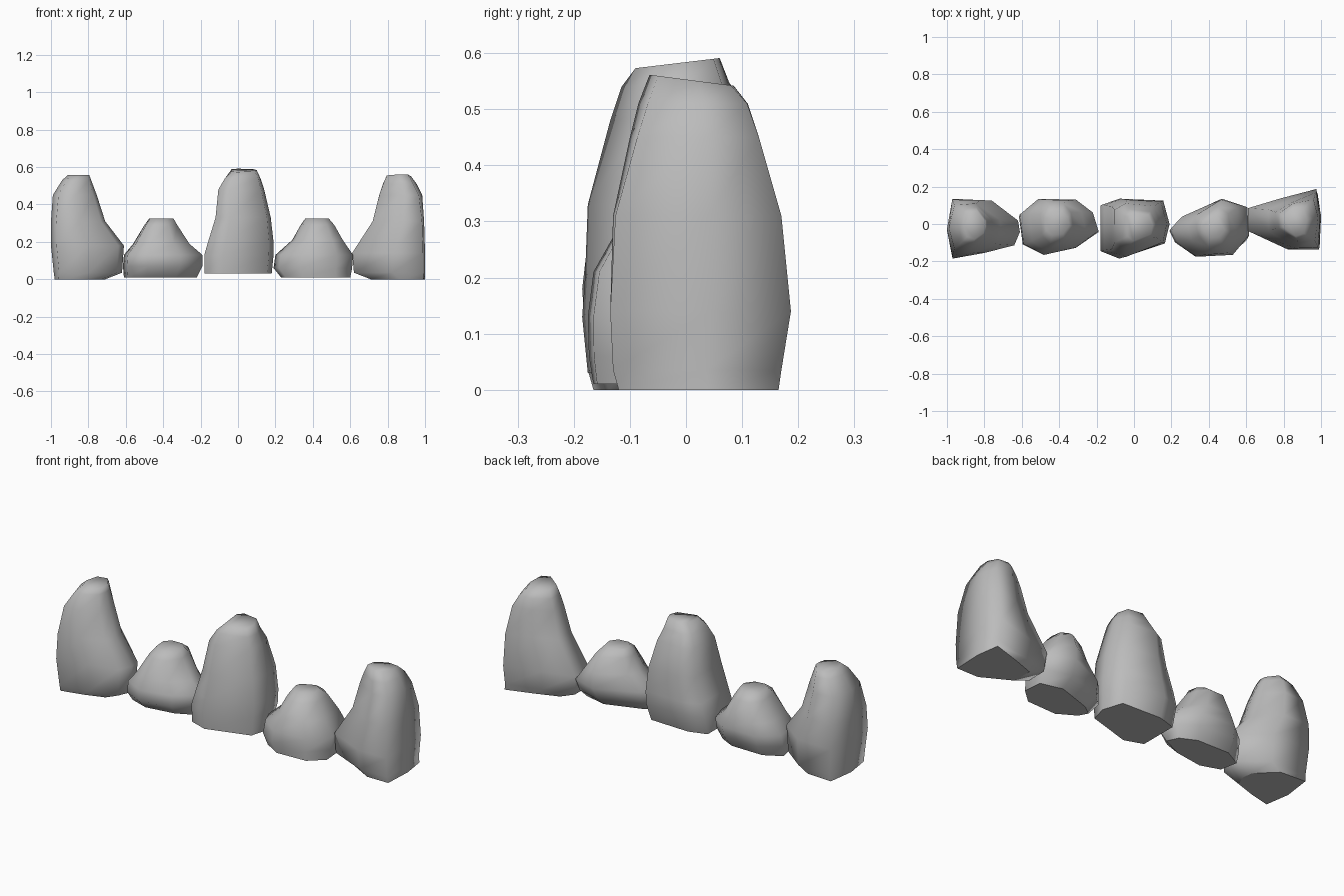
import bpy
import bmesh
from mathutils import Vector

cube = bpy.data.objects.get("Cube")
if cube:
    bpy.data.objects.remove(cube, do_unlink=True)

# One plain stone colour
stone = bpy.data.materials.new("stone grey")
stone.use_nodes = True
grey = (.5, .5, .5, 1)
stone.diffuse_color = grey
shader = next(n for n in stone.node_tree.nodes if n.type == "BSDF_PRINCIPLED")
shader.inputs["Base Color"].default_value = grey
shader.inputs["Roughness"].default_value = .8


def normalised(plan):
    """Scale a plan outline into the square from minus one to one."""
    xs = [p[0] for p in plan]
    ys = [p[1] for p in plan]
    middle = Vector((min(xs) + max(xs), min(ys) + max(ys))) / 2
    half = Vector((max(xs) - min(xs), max(ys) - min(ys))) / 2
    return [Vector(((x - middle.x) / half.x, (y - middle.y) / half.y)) for x, y in plan]


def ring_points(outline, level):
    """Fit the outline to a level's limits, rounding it off towards the top."""
    z, left, right, front, back, roundness = level
    blended = normalised([c.lerp(c.normalized(), roundness) for c in outline])
    return [Vector(((left + right + p.x * (right - left)) / 2,
                    (front + back + p.y * (back - front)) / 2, z)) for p in blended]


def make_rock(name, plan, levels, top_tilt=0):
    """Loft a rock through stacked levels: z, left, right, front, back, roundness."""
    outline = normalised(plan)
    rows = [ring_points(outline, level) for level in levels]
    for point in rows[-1]:
        point.z += top_tilt * point.y
    bm = bmesh.new()
    rings = [[bm.verts.new(p) for p in row] for row in rows]
    count = len(outline)
    for lower, upper in zip(rings, rings[1:]):
        for i in range(count):
            j = (i + 1) % count
            bm.faces.new((lower[i], lower[j], upper[j], upper[i]))
    base = bm.faces.new(rings[0][::-1])
    bm.faces.new(rings[-1])
    # Smooth all over except for the flat underside
    for face in bm.faces:
        face.smooth = True
    for edge in base.edges:
        edge.smooth = False
    mesh = bpy.data.meshes.new(name)
    bm.to_mesh(mesh)
    bm.free()
    mesh.materials.append(stone)
    rock = bpy.data.objects.new(name, mesh)
    bpy.context.collection.objects.link(rock)


# Tall outer rock on the right, tapering towards its neighbour
make_rock(
    "tall_rock_right",
    [(-.97, -.18), (-.8, -.15), (-.64, -.11), (-.61, -.04), (-.62, .02),
     (-.76, .125), (-.97, .135), (-1, -.03)],
    [(0, -.98, -.71, -.165, .12, 0),
     (.035, -.985, -.62, -.175, .125, 0),
     (.18, -1, -.61, -.185, .135, 0),
     (.31, -1, -.71, -.17, .13, .2),
     (.45, -.99, -.755, -.135, .11, .5),
     (.53, -.94, -.785, -.105, .09, .7),
     (.557, -.91, -.795, -.08, .07, .8)])

# Low rock between the right and middle rocks, undercut along its front
make_rock(
    "low_rock_right",
    [(-.59, -.11), (-.48, -.17), (-.31, -.13), (-.19, -.04),
     (-.22, .06), (-.31, .13), (-.51, .135), (-.61, .05)],
    [(.01, -.61, -.22, -.1, .08, 0),
     (.07, -.615, -.19, -.165, .12, 0),
     (.13, -.61, -.19, -.165, .135, 0),
     (.19, -.56, -.26, -.145, .13, .2),
     (.29, -.5, -.325, -.105, .11, .6),
     (.325, -.475, -.345, -.06, .065, .8)])

# Tallest rock in the middle
make_rock(
    "tall_rock_middle",
    [(-.18, -.14), (-.08, -.18), (.16, -.1), (.185, 0),
     (.15, .125), (-.08, .135), (-.18, .1)],
    [(.03, -.18, .18, -.175, .1, 0),
     (.13, -.18, .19, -.185, .135, 0),
     (.2, -.16, .19, -.18, .135, 0),
     (.33, -.12, .175, -.175, .13, .1),
     (.48, -.105, .14, -.135, .11, .5),
     (.54, -.07, .12, -.115, .08, .8),
     (.584, -.035, .1, -.09, .06, .8)], top_tilt=.12)

# Low rock between the middle and left rocks
make_rock(
    "low_rock_left",
    [(.22, -.09), (.33, -.175), (.53, -.165), (.62, -.06),
     (.61, .09), (.47, .135), (.25, .04), (.19, -.02)],
    [(.01, .23, .6, -.165, .04, 0),
     (.06, .19, .61, -.173, .1, 0),
     (.13, .2, .615, -.175, .135, 0),
     (.21, .29, .56, -.165, .13, .2),
     (.29, .335, .515, -.12, .09, .6),
     (.325, .36, .485, -.075, .045, .8)])

# Tall outer rock on the left, deepest at its outer back corner
make_rock(
    "tall_rock_left",
    [(.61, -.03), (.82, -.125), (.99, -.125), (1, .05),
     (.975, .19), (.78, .14), (.61, .09)],
    [(0, .71, 1, -.12, .165, 0),
     (.035, .62, 1, -.13, .17, 0),
     (.14, .61, 1, -.135, .187, 0),
     (.31, .72, .995, -.13, .17, .1),
     (.45, .755, .985, -.1, .13, .4),
     (.51, .775, .955, -.085, .11, .6),
     (.553, .795, .925, -.065, .085, .7)], top_tilt=-.13)
